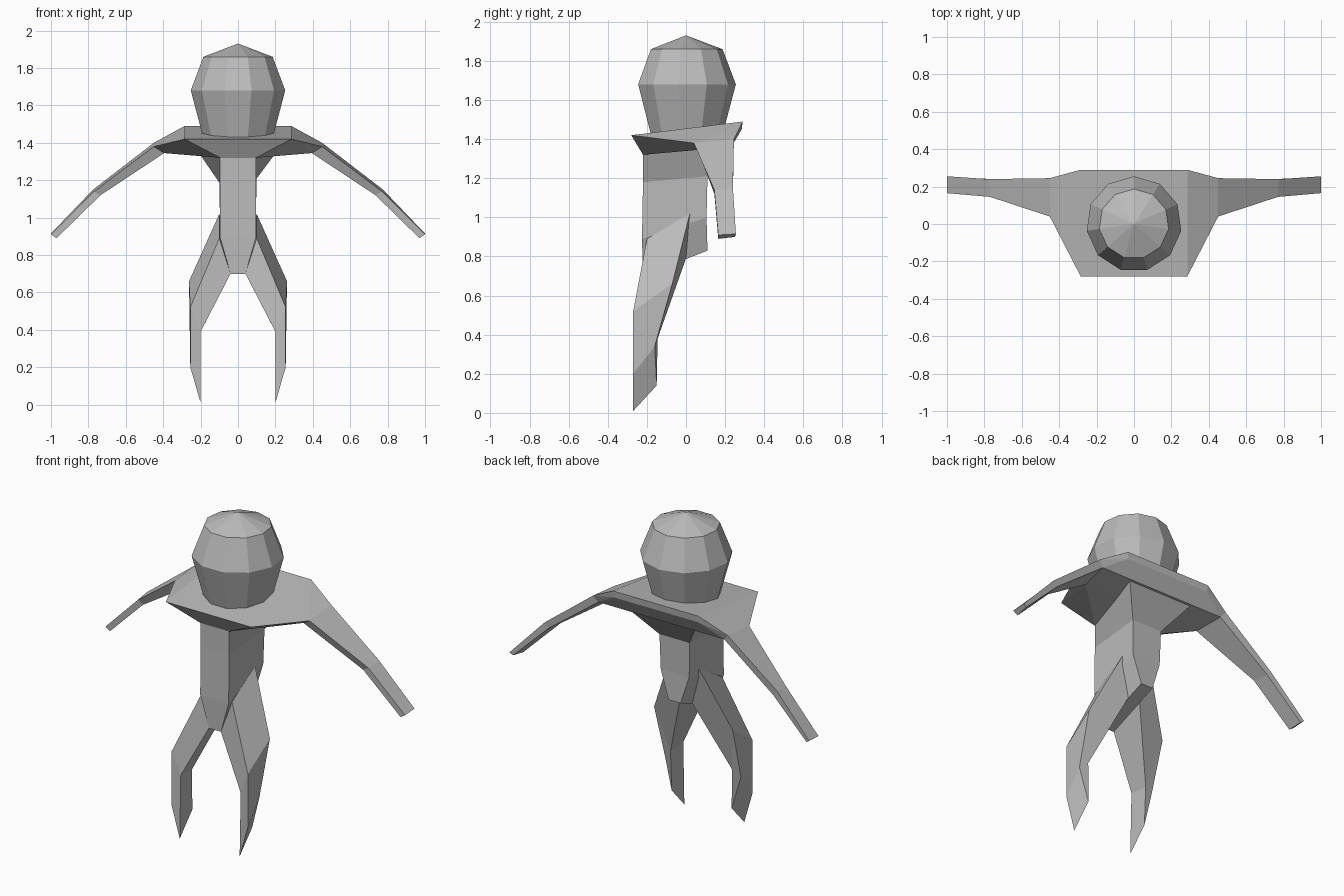
import bpy, bmesh, math

if "Cube" in bpy.data.objects:
    bpy.data.objects.remove(bpy.data.objects["Cube"])

grey = bpy.data.materials.new("plain grey")
grey.diffuse_color = (0.5, 0.5, 0.5, 1)
grey.use_nodes = True
grey.node_tree.nodes["Principled BSDF"].inputs["Base Color"].default_value = grey.diffuse_color


def finish(name, bm, mirror=False):
    bmesh.ops.recalc_face_normals(bm, faces=bm.faces)
    me = bpy.data.meshes.new(name)
    bm.to_mesh(me)
    bm.free()
    me.materials.append(grey)
    ob = bpy.data.objects.new(name, me)
    bpy.context.collection.objects.link(ob)
    if mirror:
        ob.modifiers.new("mirror", 'MIRROR').use_mirror_merge = False
    return ob


def loft(name, rings, mirror=False):
    """Skin a stack of equal rings and cap both ends."""
    bm = bmesh.new()
    vs = [[bm.verts.new(p) for p in r] for r in rings]
    n = len(rings[0])
    for a, b in zip(vs, vs[1:]):
        for i in range(n):
            j = (i + 1) % n
            bm.faces.new((a[i], a[j], b[j], b[i]))
    bm.faces.new(vs[0])
    bm.faces.new(vs[-1])
    return finish(name, bm, mirror)


def slab(front, back):
    """Four-point ring, symmetric in x, from a front and a back corner."""
    (fx, fy, fz), (bx, by, bz) = front, back
    return [(-fx, fy, fz), (fx, fy, fz), (bx, by, bz), (-bx, by, bz)]


# Head: faceted, wide at the brow, tapering to a sunken neck
N = 11
loft("head", [[(r * math.cos(math.pi / 2 + i * math.tau / N),
                r * math.sin(math.pi / 2 + i * math.tau / N), z) for i in range(N)]
              for r, z in ((0.17, 1.36), (0.255, 1.68), (0.187, 1.86), (0.002, 1.93))])

# Shoulders: hull with a sloping top and a thin back edge
shoulder = [(0.45, 0.04, 1.38), (0.45, 0.245, 1.40), (0.42, 0.235, 1.365), (0.395, 0.06, 1.345)]
half = [(0.285, -0.28, 1.42), (0.285, 0.29, 1.49), (0.28, 0.285, 1.45), (0.095, -0.22, 1.32)]
bm = bmesh.new()
for x, y, z in half + shoulder:
    bm.verts.new((x, y, z))
    bm.verts.new((-x, y, z))
bmesh.ops.convex_hull(bm, input=bm.verts)
bmesh.ops.dissolve_limit(bm, angle_limit=0.02, verts=bm.verts, edges=bm.edges)
finish("shoulders", bm)

# Torso: flares up into the shoulders and tapers to the crotch
loft("torso", [slab((0.095, -0.22, 1.32), (0.28, 0.285, 1.45)),
               slab((0.095, -0.22, 1.18), (0.10, 0.11, 1.21)),
               slab((0.095, -0.225, 0.89), (0.095, 0.105, 1.0)),
               slab((0.04, -0.22, 0.70), (0.04, 0.11, 0.83))])

# Arms: shoulder, elbow and wrist rings
loft("arm", [shoulder,
             [(0.77, 0.145, 1.14), (0.775, 0.24, 1.15), (0.75, 0.24, 1.12), (0.735, 0.145, 1.12)],
             [(1.0, 0.165, 0.91), (1.0, 0.255, 0.915), (0.98, 0.25, 0.90), (0.97, 0.165, 0.89)]],
     mirror=True)

# Legs: hip, knee, shin and pointed foot
loft("leg", [[(0.10, 0.02, 1.02), (0.10, -0.20, 0.89), (0.04, -0.22, 0.70), (0.04, 0.0, 0.79)],
             [(0.262, -0.07, 0.66), (0.255, -0.27, 0.52), (0.20, -0.26, 0.39), (0.205, -0.145, 0.38)],
             [(0.255, -0.16, 0.34), (0.255, -0.27, 0.20), (0.20, -0.27, 0.01), (0.20, -0.15, 0.14)]],
     mirror=True)
